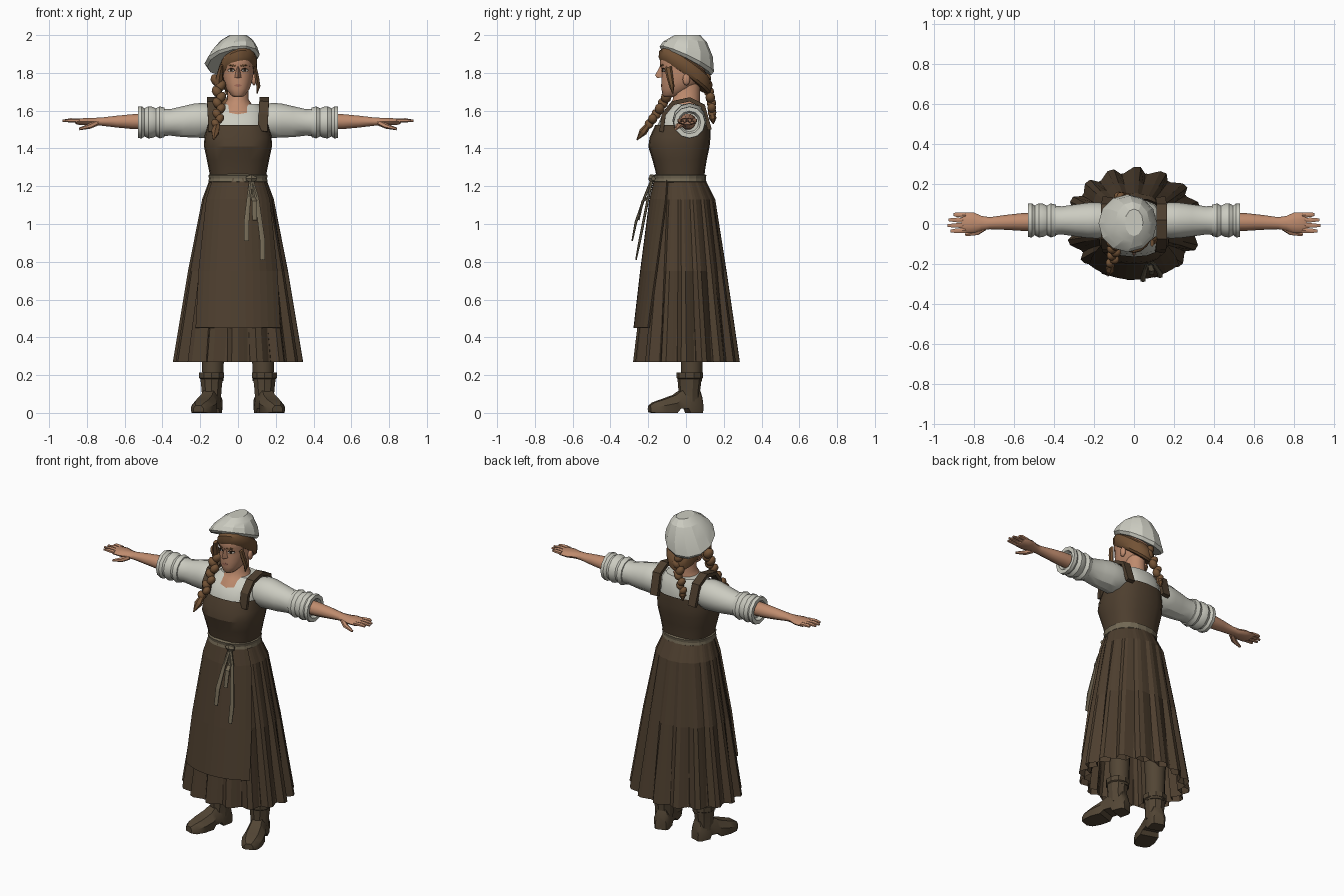
import bpy, bmesh, math
from mathutils import Vector, Matrix
from mathutils.bvhtree import BVHTree

cube = bpy.data.objects.get("Cube")
if cube:
    bpy.data.objects.remove(cube, do_unlink=True)


def material(name, r, g, b):
    m = bpy.data.materials.new(name)
    m.use_nodes = True
    m.diffuse_color = (r, g, b, 1)
    bsdf = m.node_tree.nodes["Principled BSDF"]
    bsdf.inputs["Base Color"].default_value = (r, g, b, 1)
    bsdf.inputs["Roughness"].default_value = 0.9
    return m


SKIN = material("skin", .52, .26, .155)
LIPS = material("lips", .36, .15, .1)
HAIR = material("brown hair", .17, .085, .036)
LINEN = material("white linen", .6, .6, .53)
DRESS = material("brown wool", .075, .049, .028)
ROPE = material("tan belt", .17, .14, .09)
BOOT = material("boot leather", .085, .06, .035)
EYE = material("eye white", .5, .45, .4)
DARK = material("dark iris", .03, .018, .01)
SIDES = (("left", 1), ("right", -1))


def finish(name, bm, mat, smooth=0):
    bmesh.ops.recalc_face_normals(bm, faces=bm.faces)
    me = bpy.data.meshes.new(name)
    bm.to_mesh(me)
    bm.free()
    me.materials.append(mat)
    if smooth:
        me.polygons.foreach_set("use_smooth", [True] * len(me.polygons))
        me.set_sharp_from_angle(angle=math.radians(smooth))
    ob = bpy.data.objects.new(name, me)
    bpy.context.scene.collection.objects.link(ob)
    return ob


def loft(name, rings, mat, smooth=0, caps=True, closed=True):
    bm = bmesh.new()
    rows = [[bm.verts.new(p) for p in ring] for ring in rings]
    n = len(rows[0])
    for a, b in zip(rows, rows[1:]):
        for i in range(n if closed else n - 1):
            j = (i + 1) % n
            bm.faces.new((a[i], a[j], b[j], b[i]))
    if caps:
        bm.faces.new(rows[0])
        bm.faces.new(rows[-1])
    return finish(name, bm, mat, smooth)


def oval(z, rx, yf, yb, n=18, cx=0, slope=0, power=1):
    """Horizontal ring between a front and a back depth, optionally tilted."""
    pts = []
    for i in range(n):
        a = math.tau * i / n
        s, c = (math.copysign(abs(f(a)) ** power, f(a)) for f in (math.sin, math.cos))
        x, y = cx + rx * s, (yf + yb) / 2 - (yb - yf) / 2 * c
        pts.append(Vector((x, y, z + slope * (.35 * x - y))))
    return pts


def hoop(x, cy, cz, ry, rz, n=12):
    return [Vector((x, cy + ry * math.cos(math.tau * i / n), cz + rz * math.sin(math.tau * i / n)))
            for i in range(n)]


def tube(name, pts, sizes, axis, mat, n=8, smooth=0):
    """Tapered sweep; sizes are half widths along the axis and across it."""
    pts, rings = [Vector(p) for p in pts], []
    for i, p in enumerate(pts):
        t = (pts[min(i + 1, len(pts) - 1)] - pts[max(i - 1, 0)]).normalized()
        side = (Vector(axis) - t * t.dot(Vector(axis))).normalized()
        up = t.cross(side)
        w, h = sizes[i]
        rings.append([p + side * w * math.cos(a) + up * h * math.sin(a)
                      for a in (math.tau * (k + .5) / n for k in range(n))])
    return loft(name, rings, mat, smooth)


# Skirt: pleats deepen toward the hem
SKIRT = [(1.25, .145, -.15, .095, 0), (1.13, .19, -.178, .155, .03),
         (.75, .265, -.222, .215, .07), (.27, .345, -.28, .285, .12)]


def pleated(name, scale, shift, mat):
    rings, folds = [], (0, 0, .55, 1)
    for z, rx, yf, yb, depth in SKIRT:
        ring = oval(z, rx * scale, yf * scale, yb * scale, 64)
        for i, p in enumerate(ring):
            k = 1 - depth * folds[(i + shift) % 4]
            p.x *= k
            p.y *= k
        rings.append(ring)
    return loft(name, rings, mat, caps=False)


pleated("skirt", 1, 1, DRESS)
pleated("underskirt", .9, 3, DRESS)

# Apron panel hanging over the front of the skirt
rows = []
for z, rx, yf, yb, reach in ((1.24, .15, -.162, .095, 60), (1.13, .192, -.188, .155, 59),
                             (.75, .268, -.237, .215, 50), (.45, .318, -.272, .255, 44)):
    cy, ry = (yf + yb) / 2, (yb - yf) / 2
    rows.append([Vector((rx * math.sin(a), cy - ry * math.cos(a), z))
                 for a in (math.radians(reach) * k / 6 for k in range(-6, 7))])
apron = loft("apron", rows, DRESS, caps=False, closed=False)
solid = apron.modifiers.new("thickness", 'SOLIDIFY')
solid.thickness, solid.offset = .012, 0

# Bodice, straps and the blouse beneath
loft("bodice", [oval(z, rx, f, b, 20, power=.8) for z, rx, f, b in (
    (1.22, .142, -.15, .095), (1.28, .153, -.162, .1), (1.34, .165, -.178, .11),
    (1.41, .18, -.2, .125), (1.46, .178, -.192, .13), (1.525, .165, -.162, .13))],
    DRESS, 25, caps=False)
loft("blouse_body", [oval(z, rx, f, b, 20, power=.8) for z, rx, f, b in (
    (1.4, .16, -.17, .11), (1.52, .157, -.152, .122), (1.575, .15, -.128, .115),
    (1.605, .14, -.095, .105), (1.635, .11, -.06, .09))], LINEN, 30)
for side, s in SIDES:
    tube(side + "_strap", [(s * x, y, z) for x, y, z in (
        (.13, -.13, 1.49), (.135, -.118, 1.58), (.138, -.07, 1.64),
        (.138, .02, 1.66), (.138, .09, 1.625), (.132, .125, 1.5))],
        [(.036, .016)] * 6, (1, 0, 0), DRESS, 4)

# Belt with a knot and hanging ends
loft("belt", [oval(z, rx, f, b, 20, power=.9) for z, rx, f, b in (
    (1.216, .145, -.155, .095), (1.224, .157, -.173, .108), (1.24, .154, -.169, .105),
    (1.258, .157, -.173, .108), (1.266, .145, -.155, .095))], ROPE, caps=False)
tube("belt_knot", [(.045, -.175, 1.24), (.07, -.182, 1.24), (.095, -.172, 1.24)],
     [(.012, .012), (.024, .018), (.012, .012)], (0, 0, 1), ROPE, 6)
for i, (x, y, z) in enumerate(((.045, -.285, .91), (.13, -.265, .81), (.088, -.25, 1.02))):
    tube("belt_end_%d" % (i + 1), [(.07, -.178, 1.24), (.07 + (x - .07) * .5, -.2 - .02 * (i == 0), 1.14),
                                   (x, y + .02, z + .1), (x, y, z)],
         [(.01, .008), (.012, .007), (.016, .007), (.014, .004)], (1, 0, 0), ROPE, 6)

# Arms: puffed sleeve, rolled cuff, forearm and hand
for side, s in SIDES:
    loft(side + "_sleeve", [hoop(s * x, .018, cz, ry, rz) for x, cz, ry, rz in (
        (.11, 1.55, .075, .075), (.18, 1.548, .09, .093), (.23, 1.548, .088, .09),
        (.29, 1.542, .08, .082), (.36, 1.538, .07, .07), (.4, 1.538, .073, .073))], LINEN, 30)
    loft(side + "_cuff", [hoop(s * x, .018, 1.538, r, r) for x, r in (
        (.385, .06), (.39, .078), (.415, .085), (.435, .074), (.455, .083), (.475, .085),
        (.495, .074), (.51, .085), (.53, .083), (.53, .06), (.51, .05))], LINEN, 30)
    loft(side + "_forearm", [hoop(s * x, y, 1.542, ry, rz, 10) for x, y, ry, rz in (
        (.45, .01, .045, .045), (.56, .01, .044, .041), (.64, .008, .037, .033),
        (.72, .004, .03, .023), (.76, .004, .036, .021), (.8, .006, .052, .02),
        (.85, .006, .052, .017), (.86, .006, .045, .012))], SKIN, 45)
    for i, (y, tip) in enumerate(((-.032, .915), (-.007, .93), (.019, .925), (.044, .9))):
        tube("%s_finger_%d" % (side, i + 1),
             [(s * .84, y, 1.546), (s * .885, y * 1.05, 1.549), (s * tip, y * 1.1, 1.546)],
             [(.014, .012), (.013, .011), (.008, .006)], (0, 1, 0), SKIN, 6, 50)
    tube(side + "_thumb", [(s * .75, -.018, 1.535), (s * .785, -.042, 1.518), (s * .84, -.054, 1.503)],
         [(.018, .016), (.016, .014), (.008, .007)], (0, 1, 0), SKIN, 6, 50)

# Legs and boots with toes turned out
for side, s in SIDES:
    loft(side + "_leg", [oval(z, r, .03 - r, .03 + r, 12, s * .133) for z, r in (
        (.17, .055), (.35, .06), (.65, .075))], BOOT, 40)
    loft(side + "_boot_shaft", [oval(z, rx, f, b, 10, s * .14) for z, rx, f, b in (
        (.06, .052, -.04, .075), (.12, .055, -.04, .075), (.18, .062, -.045, .083),
        (.185, .069, -.05, .09), (.215, .069, -.05, .09), (.212, .052, -.035, .075))], BOOT, 30)
    turn = Matrix.Translation((s * .14, .02, 0)) @ Matrix.Rotation(math.radians(18 * s), 4, 'Z')
    rings = []
    for y, w, low, top in ((.065, .032, 0, .08), (.05, .045, 0, .12), (-.01, .05, 0, .135),
                           (-.02, .05, .022, .132), (-.065, .052, .022, .11), (-.085, .058, 0, .095),
                           (-.15, .062, 0, .072), (-.2, .05, 0, .056), (-.225, .028, .004, .04)):
        mid = low + (top - low) * .55
        rings.append([turn @ Vector((x * w, y, z)) for x, z in (
            (-.95, low), (.95, low), (1, mid), (.55, top), (-.55, top), (-1, mid))])
    loft(side + "_boot_foot", rings, BOOT, 35)

# Neck and head
loft("neck", [oval(z, rx, f, b, 14) for z, rx, f, b in (
    (1.55, .115, -.135, .07), (1.59, .108, -.118, .075), (1.625, .08, -.088, .075),
    (1.66, .058, -.07, .075), (1.74, .055, -.07, .075))], SKIN, 60)
head = loft("head", [oval(z, rx, f, b, 18, power=.9) for z, rx, f, b in (
    (1.672, .022, -.115, -.06), (1.684, .04, -.124, -.02), (1.715, .062, -.13, .03),
    (1.75, .074, -.131, .07), (1.79, .082, -.131, .095), (1.82, .084, -.13, .105),
    (1.84, .085, -.138, .11), (1.88, .085, -.136, .11), (1.93, .07, -.11, .1))], SKIN, 60)
bm = bmesh.new()
for p in ((0, -.135, 1.84), (.009, -.12, 1.835), (-.009, -.12, 1.835), (0, -.164, 1.787),
          (.019, -.125, 1.776), (-.019, -.125, 1.776), (0, -.152, 1.773)):
    bm.verts.new(p)
bmesh.ops.convex_hull(bm, input=bm.verts)
finish("nose", bm, SKIN, 40)
for side, s in SIDES:
    bm = bmesh.new()
    bmesh.ops.create_icosphere(bm, subdivisions=2, radius=1, matrix=Matrix.Translation(
        (s * .085, .002, 1.765)) @ Matrix.Diagonal((.013, .02, .032, 1)))
    finish(side + "_ear", bm, SKIN, 60)

# Painted face details laid on the head surface
surface = BVHTree.FromPolygons([v.co for v in head.data.vertices],
                               [list(p.vertices) for p in head.data.polygons])


def decal(name, outline, mat, lift):
    bm = bmesh.new()

    def onto(x, z):
        hit = surface.ray_cast(Vector((x, -1, z)), Vector((0, 1, 0)))[0]
        return bm.verts.new((x, hit.y - lift, z))
    n = len(outline)
    ring = [onto(x, z) for x, z in outline]
    hub = onto(sum(p[0] for p in outline) / n, sum(p[1] for p in outline) / n)
    for i in range(n):
        f = bm.faces.new((ring[i], ring[(i + 1) % n], hub))
        f.normal_update()
        if f.normal.y > 0:
            f.normal_flip()
    bmesh.ops.solidify(bm, geom=bm.faces, thickness=.002)
    finish(name, bm, mat)


def disc(cx, cz, rx, rz, n=10):
    return [(cx + rx * math.cos(math.tau * i / n), cz + rz * math.sin(math.tau * i / n)) for i in range(n)]


for side, s in SIDES:
    decal(side + "_eye_rim", disc(s * .037, 1.815, .02, .01), DARK, .002)
    decal(side + "_eye", disc(s * .037, 1.813, .016, .006), EYE, .004)
    decal(side + "_iris", disc(s * .037, 1.814, .006, .006), DARK, .006)
    decal(side + "_brow", [(s * x, z) for x, z in (
        (.014, 1.83), (.04, 1.838), (.064, 1.834), (.04, 1.847), (.014, 1.84))], HAIR, .004)
decal("mouth", [(-.023, 1.733), (-.006, 1.741), (.006, 1.741), (.023, 1.733), (0, 1.725)], LIPS, .003)

# Hair, side lock and braids
loft("hair", [oval(z, rx, f, b, 18, slope=.68) for z, rx, f, b in (
    (1.77, .088, -.137, .115), (1.785, .098, -.145, .13), (1.82, .102, -.142, .135),
    (1.85, .098, -.12, .13), (1.88, .07, -.08, .09))], HAIR, 30)
tube("side_lock", [(.09, -.095, 1.83), (.1, -.085, 1.775), (.108, -.075, 1.73), (.1, -.07, 1.69)],
     [(.01, .02), (.013, .017), (.012, .014), (.003, .003)], (1, 0, 0), HAIR, 6, 40)
tube("temple_lock", [(-.088, -.1, 1.84), (-.097, -.085, 1.79), (-.105, -.07, 1.73)],
     [(.01, .02), (.018, .022), (.022, .022)], (1, 0, 0), HAIR, 6, 40)


def braid(name, path, tip, knots, size):
    path, bm = [Vector(p) for p in path], bmesh.new()
    for i in range(knots):
        t = i / (knots - 1) * (len(path) - 1)
        k = min(int(t), len(path) - 2)
        p = path[k].lerp(path[k + 1], t - k)
        s = 1 if i % 2 else -1
        r = size * (1 - .25 * i / knots)
        bmesh.ops.create_icosphere(bm, subdivisions=2, radius=r, matrix=Matrix.Translation(
            p + Vector((s * r * .3, 0, 0))) @ Matrix.Rotation(s * .6, 4, 'Y') @ Matrix.Diagonal((.75, .85, 1, 1)))
    finish(name, bm, HAIR, 40)
    end = path[-1]
    tube(name + "_tail", [end, end.lerp(Vector(tip), .5), tip],
         [(size * .4, size * .4), (size * .65, size * .6), (.003, .003)], (1, 0, 0), HAIR, 6)


braid("front_braid", [(-.105, -.06, 1.76), (-.1, -.1, 1.68), (-.1, -.145, 1.6), (-.11, -.195, 1.53)],
      (-.13, -.26, 1.445), 9, .036)
braid("back_braid", [(-.015, .105, 1.77), (-.035, .122, 1.7), (-.055, .135, 1.64), (-.07, .138, 1.59)],
      (-.08, .145, 1.53), 7, .034)

# Soft cap drooping to one side
loft("cap", [oval(z, rx, f, b, 12, cx, slope) for z, cx, rx, f, b, slope in (
    (1.862, -.03, .132, -.132, .135, .5), (1.88, -.031, .146, -.14, .148, .46),
    (1.93, -.02, .122, -.122, .142, .3), (1.975, -.008, .085, -.09, .11, .1),
    (2.0, 0, .045, -.06, .075, 0))], LINEN, 20)
